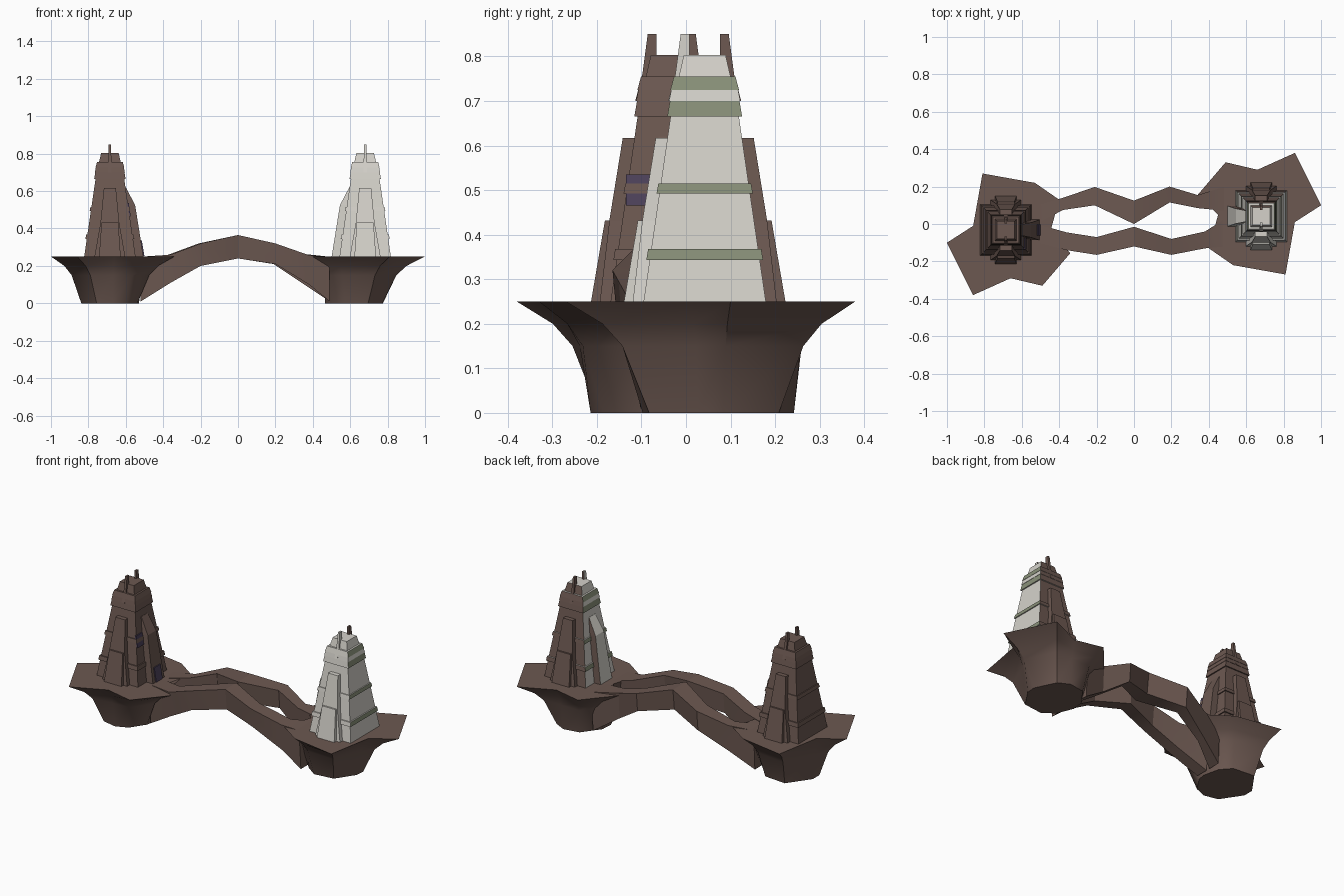
import bpy, bmesh, math
from mathutils import Vector

if "Cube" in bpy.data.objects:
    bpy.data.objects.remove(bpy.data.objects["Cube"])


def make_mat(name, rgb):
    m = bpy.data.materials.new(name)
    m.diffuse_color = (*rgb, 1)
    m.use_nodes = True
    m.node_tree.nodes["Principled BSDF"].inputs["Base Color"].default_value = m.diffuse_color
    return m


BROWN = make_mat("brown_rock", (0.15, 0.098, 0.082))
GREY = make_mat("pale_stone", (0.66, 0.64, 0.59))
GREEN = make_mat("moss_green", (0.25, 0.28, 0.19))
PURPLE = make_mat("dark_purple", (0.075, 0.055, 0.105))


def loft(name, rings, mats=(BROWN,), rule=None, smooth=None):
    """Join rings of equal point count into a closed solid."""
    bm = bmesh.new()
    vr = [[bm.verts.new(p) for p in r] for r in rings]
    n = len(vr[0])
    for a, b in zip(vr, vr[1:]):
        for i in range(n):
            j = (i + 1) % n
            bm.faces.new((a[i], a[j], b[j], b[i]))
    bm.faces.new(vr[0][::-1])
    bm.faces.new(vr[-1])
    bmesh.ops.recalc_face_normals(bm, faces=bm.faces)
    if rule:
        for f in bm.faces:
            f.material_index = rule(f.normal)
    me = bpy.data.meshes.new(name)
    bm.to_mesh(me)
    bm.free()
    for m in mats:
        me.materials.append(m)
    ob = bpy.data.objects.new(name, me)
    bpy.context.collection.objects.link(ob)
    if smooth:
        me.shade_smooth()
        me.set_sharp_from_angle(angle=math.radians(smooth))
    return ob


# Floating rock islands: jagged top outline flaring out of a narrow base
OUTLINE = [(.40, -.13), (.53, -.22), (.81, -.27), (.86, .01), (1.0, .10), (.86, .38),
           (.66, .29), (.49, .33), (.34, .155), (.45, .05)]


def island(name, s, cx, cy):
    c = Vector((cx, cy))
    top = [Vector((s * x, s * y)) for x, y in OUTLINE]
    base = []
    for p in top:
        a = math.atan2(p.y - cy, p.x - cx)
        base.append(c + Vector((.155 * math.cos(a), .175 * math.sin(a))))
    rings = []
    for z, t in ((0, 0), (.15, .32), (.20, .56), (.25, 1)):
        rings.append([(*b.lerp(p, t), z) for b, p in zip(base, top)])
    loft(name, rings, smooth=50)


island("right_island", 1, .62, .07)
island("left_island", -1, -.685, -.04)


# Twin rock bridges: (x, y low, y high, z bottom, z top)
def bridge(name, stations):
    rings = []
    for x, y0, y1, z0, z1 in stations:
        k = .12 * (y1 - y0)
        rings.append([(x, y0 + k, z0), (x, y1 - k, z0), (x, y1, z1), (x, y0, z1)])
    loft(name, rings, smooth=25)


bridge("back_bridge", [(-.52, .0, .10, .01, .249), (-.38, .075, .14, .10, .257), (-.21, .10, .198, .20, .32),
                       (0, .0, .125, .24, .365), (.19, .115, .20, .21, .32), (.34, .085, .155, .11, .265),
                       (.49, .07, .20, .01, .249)])
bridge("front_bridge", [(-.52, -.10, .0, .01, .249), (-.36, -.14, -.045, .11, .26), (-.20, -.165, -.07, .20, .32),
                        (0, -.12, -.015, .24, .365), (.20, -.165, -.08, .21, .32), (.38, -.13, -.04, .10, .257),
                        (.49, -.12, .03, .01, .249)])


# Towers
def rect(x0, x1, y0, y1, z):
    return [(x0, y0, z), (x1, y0, z), (x1, y1, z), (x0, y1, z)]


def stone_rule(n):
    return 1 if n.y > .5 else 0


def band_rule(n):
    return 1 if n.y > .5 else (2 if abs(n.x) > .5 else 0)


def tower(side, cx, cy, d, pale):
    """d: x direction facing the bridge."""
    def part(name, sections, band=False, back=False):
        rings = [rect(cx + x0, cx + x1, cy + y0, cy + y1, z) for z, x0, x1, y0, y1 in sections]
        if pale and not back:
            loft(side + name, rings, (GREY, BROWN, GREEN), band_rule if band else stone_rule)
        else:
            loft(side + name, rings)

    def square(name, levels, band=False):
        part(name, [(z, -h, h, -h, h) for z, h in levels], band)

    # tapering body, trim bands and crown
    square("tower_body", [(.245, .138), (.67, .076), (.755, .066)])
    square("lower_band", [(.343, .131), (.368, .127)], True)
    square("middle_band", [(.493, .108), (.515, .104)], True)
    square("crown_band", [(.665, .084), (.70, .078)], True)
    square("crown_neck", [(.70, .080), (.725, .075)])
    square("upper_crown_band", [(.725, .077), (.755, .069)], True)
    square("crown_cap", [(.755, .058), (.803, .047)])

    for sy, word in ((-1, "front"), (1, "back")):
        def yr(a, b):
            return tuple(sorted((sy * a, sy * b)))
        bk = sy > 0
        # two-step buttress
        part(word + "_low_buttress", [(.245, -.058, .058, *yr(.05, .182)),
                                      (.432, -.045, .045, *yr(.05, .15))], back=bk)
        part(word + "_high_buttress", [(.245, -.083, .083, *yr(.04, .162)),
                                       (.432, -.05, .05, *yr(.04, .140)),
                                       (.617, -.032, .032, *yr(.04, .110))], back=bk)
        # slim prong on the crown
        part(word + "_prong", [(.70, -.01, .01, *yr(.04, .082)),
                               (.76, -.008, .008, *yr(.034, .066)),
                               (.85, -.006, .006, *yr(.034, .054))], back=bk)

    # buttress facing the bridge, with sloped top
    def xr(a, b):
        return tuple(sorted((d * a, d * b)))
    part("bridge_side_buttress", [(.245, *xr(.04, .180), -.055, .055),
                                  (.525, *xr(.04, .135), -.04, .04),
                                  (.62, *xr(.04, .085), -.03, .03)])


tower("left_", -.685, -.032, 1, False)
tower("right_", .68, .042, -1, True)


# Purple window and door on the left tower's bridge side
def plate(name, x0, x1, y0, y1, z0, z1):
    loft(name, [rect(x0 - .004, x0 + .004, y0, y1, z0), rect(x1 - .004, x1 + .004, y0, y1, z1)], (PURPLE,))


plate("left_window", -.685 + .1075, -.685 + .097, -.135, -.075, .465, .535)
plate("left_door", -.685 + .181, -.685 + .167, -.062, -.002, .252, .335)
